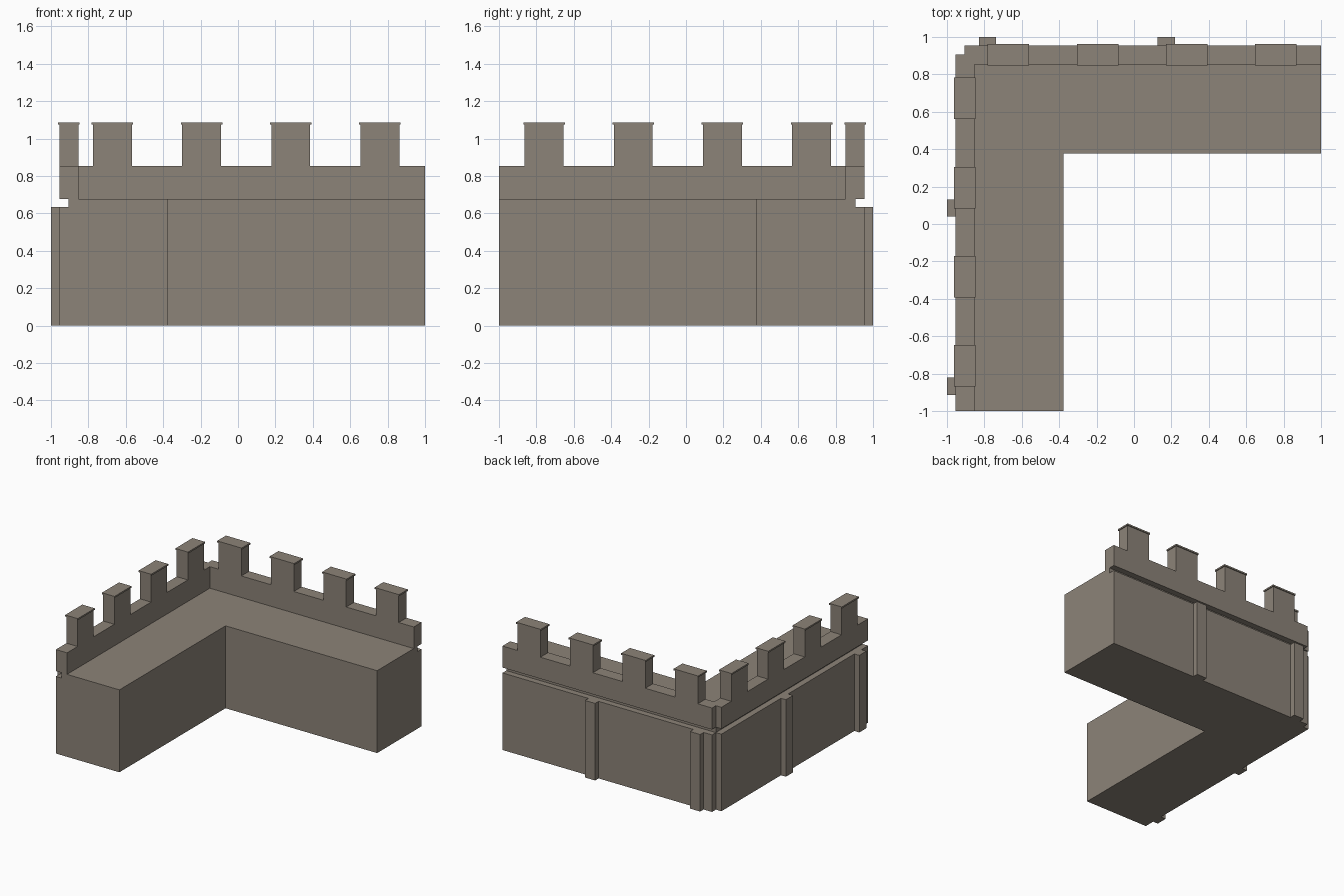
import bpy, bmesh

if "Cube" in bpy.data.objects:
    bpy.data.objects.remove(bpy.data.objects["Cube"])

stone = bpy.data.materials.new("warm grey stone")
stone.diffuse_color = (0.262, 0.227, 0.188, 1)
stone.use_nodes = True
stone.node_tree.nodes["Principled BSDF"].inputs["Base Color"].default_value = stone.diffuse_color


def prism(name, outline, z0, z1, bottom=True):
    """Extrude a flat outline from z0 to z1."""
    bm = bmesh.new()
    base = bm.faces.new([bm.verts.new((x, y, z0)) for x, y in outline])
    bmesh.ops.recalc_face_normals(bm, faces=[base])
    ext = bmesh.ops.extrude_face_region(bm, geom=[base], use_keep_orig=True)
    verts = [g for g in ext["geom"] if isinstance(g, bmesh.types.BMVert)]
    bmesh.ops.translate(bm, verts=verts, vec=(0, 0, z1 - z0))
    bmesh.ops.recalc_face_normals(bm, faces=bm.faces[:])
    if not bottom:
        low = [f for f in bm.faces if all(abs(v.co.z - z0) < 1e-5 for v in f.verts)]
        bmesh.ops.delete(bm, geom=low, context='FACES_ONLY')
    mesh = bpy.data.meshes.new(name)
    bm.to_mesh(mesh)
    bm.free()
    mesh.materials.append(stone)
    ob = bpy.data.objects.new(name, mesh)
    bpy.context.collection.objects.link(ob)
    return ob


def corner_outline(outer, inner, notch=0.0):
    """L-shaped plan with its corner at -x, +y and an optional square notch there."""
    n = outer - notch
    tip = [(-outer, n), (-n, n), (-n, outer)] if notch else [(-outer, outer)]
    return [(-outer, -1)] + tip + [(1, outer), (1, inner), (-inner, inner), (-inner, -1)]


def rect(x0, x1, y0, y1):
    return [(x0, y0), (x1, y0), (x1, y1), (x0, y1)]


def mirrored(outline):
    """Swap the back arm onto the left arm."""
    return [(-y, -x) for x, y in outline]


OUT, NOTCH, IN, PAR = 0.955, 0.05, 0.378, 0.854
Z_WALL, Z_WALK, Z_PAR, Z_CAP, Z_TOP = 0.633, 0.677, 0.854, 1.074, 1.087

# main wall, recessed band with walkway, and overhanging parapet
prism("wall_base", corner_outline(OUT, IN, NOTCH), 0, Z_WALL)
prism("walkway", corner_outline(OUT - NOTCH, IN), Z_WALL, Z_WALK, bottom=False)
prism("parapet", corner_outline(OUT, PAR, NOTCH), Z_WALK, Z_PAR)

# merlons with thin caps, repeated on both arms
for i in range(4):
    c = -0.672 + i * 0.477
    body = rect(c - 0.104, c + 0.104, PAR, OUT)
    cap = rect(c - 0.111, c + 0.111, PAR - 0.006, OUT + 0.007)
    for side, place in (("back", list), ("left", mirrored)):
        prism(f"merlon_{side}_{i + 1}", place(body), Z_PAR, Z_CAP, bottom=False)
        prism(f"merlon_cap_{side}_{i + 1}", place(cap), Z_CAP, Z_TOP)

# pilasters on the outer faces
for i, (bx, ly) in enumerate([(-0.783, 0.085), (0.172, -0.868)]):
    prism(f"pilaster_back_{i + 1}", rect(bx - 0.046, bx + 0.046, OUT, 1), 0, Z_WALL)
    prism(f"pilaster_left_{i + 1}", rect(-1, -OUT, ly - 0.046, ly + 0.046), 0, Z_WALL)
